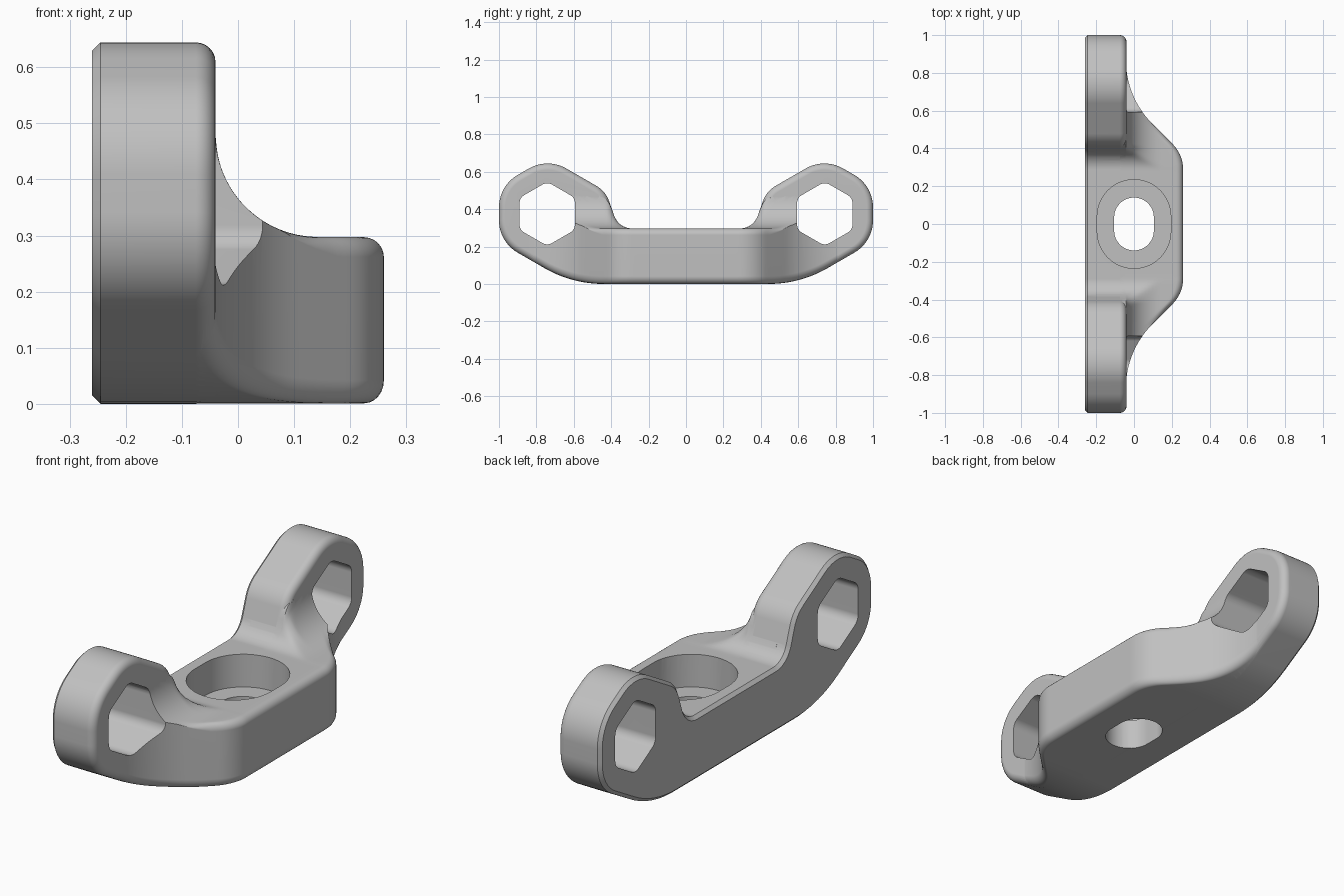
import bpy, bmesh, math
from mathutils import Vector, Matrix

if "Cube" in bpy.data.objects:
    bpy.data.objects.remove(bpy.data.objects["Cube"])


def rounded(corners, n=10):
    """Closed 2D outline from (u, v, radius) corners."""
    out = []
    m = len(corners)
    for i, (u, v, r) in enumerate(corners):
        p = Vector((u, v))
        if r == 0:
            out.append(p)
            continue
        d1 = (p - Vector(corners[i - 1][:2])).normalized()
        d2 = (Vector(corners[(i + 1) % m][:2]) - p).normalized()
        turn = math.atan2(d1.x * d2.y - d1.y * d2.x, d1.dot(d2))
        a = p - d1 * r * math.tan(abs(turn) / 2)
        c = a + Vector((-d1.y, d1.x)) * math.copysign(r, turn)
        for k in range(n + 1):
            out.append(c + Matrix.Rotation(turn * k / n, 2) @ (a - c))
    return out


def mirrored(half):
    return half + [(-u, v, r) for u, v, r in reversed(half)]


def inset(loop, d):
    """Move a counter-clockwise outline inward by d."""
    out = []
    for i, p in enumerate(loop):
        e1 = (p - loop[i - 1]).normalized()
        e2 = (loop[(i + 1) % len(loop)] - p).normalized()
        t = (e1 + e2).normalized()
        out.append(p + Vector((-t.y, t.x)) * d)
    return out


def bounds(loop, u):
    """Lowest and highest v of an outline at u."""
    vs = []
    for i, b in enumerate(loop):
        a = loop[i - 1]
        if min(a.x, b.x) <= u <= max(a.x, b.x) and abs(a.x - b.x) > 1e-7:
            vs.append(a.y + (b.y - a.y) * (u - a.x) / (b.x - a.x))
    return min(vs), max(vs)


def loft(name, rings):
    """Capped solid through rings of equal length."""
    bm = bmesh.new()
    loops = [[bm.verts.new(p) for p in ring] for ring in rings]
    n = len(loops[0])
    for a, b in zip(loops, loops[1:]):
        for i in range(n):
            j = (i + 1) % n
            bm.faces.new((a[i], a[j], b[j], b[i]))
    bm.faces.new(loops[0])
    bm.faces.new(loops[-1])
    bmesh.ops.recalc_face_normals(bm, faces=bm.faces)
    me = bpy.data.meshes.new(name)
    bm.to_mesh(me)
    bm.free()
    ob = bpy.data.objects.new(name, me)
    bpy.context.collection.objects.link(ob)
    return ob


def combine(target, other, operation):
    mod = target.modifiers.new(operation.lower(), 'BOOLEAN')
    mod.operation = operation
    mod.solver = 'EXACT'
    mod.object = other
    bpy.context.view_layer.objects.active = target
    bpy.ops.object.modifier_apply(modifier=mod.name)
    bpy.data.objects.remove(other, do_unlink=True)


def clamp(t):
    return max(0.0, min(1.0, t))


R = 0.035          # edge rounding
DECK = 0.297       # height of the middle block

# Side outline (y, z): two hexagonal ears joined by a low bar
side = rounded(mirrored([
    (0.61, 0, 0.63), (1.0, 0.225, 0.2), (1.0, 0.525, 0.2),
    (0.74, 0.675, 0.2), (0.43, 0.496, 0.15), (0.36, DECK, 0.1)]))

# Back plate with a chamfered back edge and a rounded front edge
levels = [(-0.26, 0.015), (-0.245, 0)]
for k in range(7):
    a = k / 6 * math.pi / 2
    levels.append((-0.04 - R + R * math.sin(a), R - R * math.cos(a)))
bracket = loft("bracket", [[(x, p.x, p.y) for p in inset(side, d)]
                           for x, d in levels])

# Plan outline (y, x) of the front block, sweeping back into the plate
plan = rounded(mirrored([
    (0.95, -0.3, 0), (0.95, -0.043, 0), (0.67, -0.043, 0.48),
    (0.368, 0.26, 0.19)]), 16)


def fillet(x):
    """Concave sweep from the deck up to the ears."""
    if x >= 0.143:
        return DECK
    if x <= -0.04:
        return 0.48
    return 0.48 - math.sqrt(0.183 ** 2 - (0.143 - x) ** 2)


def block_section(y):
    zb, zt = bounds(side, y)
    zb += 0.001
    zt -= 0.0005
    front = bounds(plan, y)[1]
    k = 0.1 * clamp((zt - DECK) / 0.1)
    fade = clamp((front - 0.08) / 0.1)
    rz = R * 1.16

    def top(x):
        f = fillet(x)
        h = max(k - abs(zt - f), 0) / k if k > 1e-4 else 0
        z = min(zt, f) - h * h * k / 4
        e = max(0, R - (front - x))
        return z - fade * (R - math.sqrt(max(0, R * R - e * e)))

    pts = [(-0.2, zb)]
    for i in range(7):
        a = i / 6 * math.pi / 2
        pts.append((front - R + R * math.sin(a), zb + rz - rz * math.cos(a)))
    for i in range(7):
        x = front - R + R * math.cos(i / 6 * math.pi / 2)
        pts.append((x, top(x)))
    end = min(-0.045, front - R - 0.01)
    for i in range(1, 21):
        x = front - R + (end - front + R) * math.sin(i / 20 * math.pi / 2)
        pts.append((x, top(x)))
    pts.append((-0.2, top(-0.2)))
    return [(x, y, z) for x, z in pts]


N = 130
block = loft("front_block", [block_section(-0.86 + 1.72 * i / N)
                             for i in range(N + 1)])
combine(bracket, block, 'UNION')

# Hexagonal holes through the ears
for s in (-1, 1):
    hexagon = []
    for k in range(6):
        a = math.radians(30 + 60 * k)
        hexagon.append((s * 0.742 + 0.171 * math.cos(a),
                        0.375 + 0.171 * math.sin(a), 0.05))
    hexagon = rounded(hexagon, 6)
    cutter = loft("ear_hole", [[(x, p.x, p.y) for p in hexagon]
                               for x in (-0.5, 0.5)])
    combine(bracket, cutter, 'DIFFERENCE')


# Slotted screw hole and its counterbore
def slot(name, r, straight, z0, z1):
    pts = []
    for k in range(50):
        a = (k % 25) / 24 * math.pi + (math.pi if k >= 25 else 0)
        sy = straight if k < 25 else -straight
        pts.append((r * math.cos(a), r * math.sin(a) + sy))
    return loft(name, [[(x, y, z) for x, y in pts] for z in (z0, z1)])


combine(bracket, slot("counterbore", 0.195, 0.04, 0.145, 0.8), 'DIFFERENCE')
combine(bracket, slot("screw_hole", 0.105, 0.035, -0.2, 0.5), 'DIFFERENCE')

# Grey finish and smooth shading
mat = bpy.data.materials.new("light grey")
mat.diffuse_color = (0.53, 0.53, 0.53, 1)
mat.use_nodes = True
mat.node_tree.nodes["Principled BSDF"].inputs["Base Color"].default_value = mat.diffuse_color
bracket.data.materials.clear()
bracket.data.materials.append(mat)
for f in bracket.data.polygons:
    f.material_index = 0
bpy.ops.object.select_all(action='DESELECT')
bracket.select_set(True)
bpy.context.view_layer.objects.active = bracket
bpy.ops.object.shade_smooth_by_angle(angle=math.radians(32))
wn = bracket.modifiers.new("even_normals", 'WEIGHTED_NORMAL')
wn.keep_sharp = True
